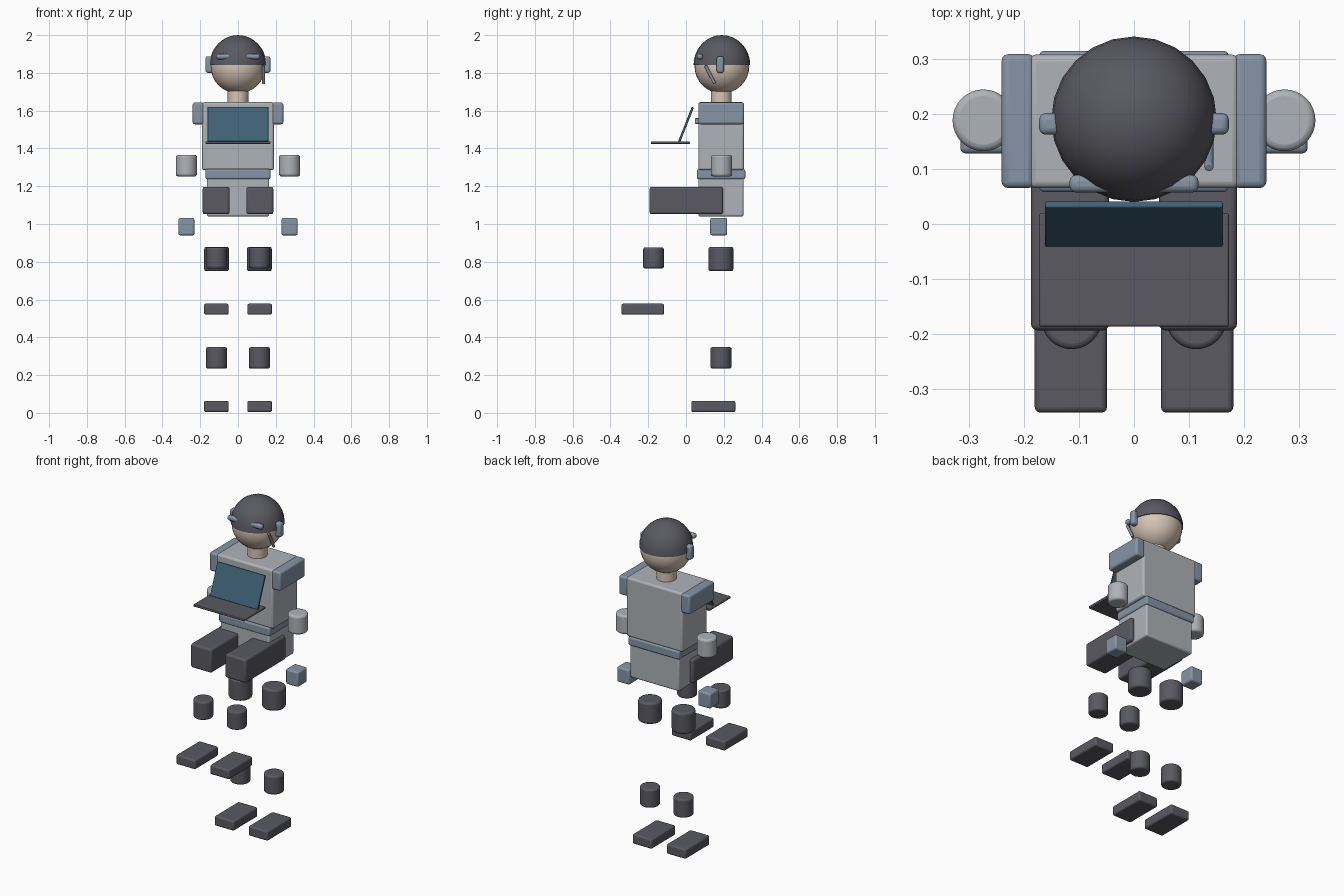
import bpy, bmesh
from math import radians

if "Cube" in bpy.data.objects:
    bpy.data.objects.remove(bpy.data.objects["Cube"])


def material(name, rgb):
    m = bpy.data.materials.new(name)
    m.diffuse_color = (*rgb, 1)
    m.use_nodes = True
    m.node_tree.nodes["Principled BSDF"].inputs["Base Color"].default_value = m.diffuse_color
    return m


LIGHT = material("light_grey", (0.43, 0.45, 0.48))
DARK = material("dark_grey", (0.10, 0.10, 0.12))
BLUE = material("blue_grey", (0.24, 0.30, 0.38))
SKIN = material("skin", (0.68, 0.56, 0.47))
SCREEN = material("screen_blue", (0.05, 0.12, 0.18))


def finish(name, mat, bevel=0.0):
    ob = bpy.context.object
    ob.name = name
    ob.data.materials.append(mat)
    if bevel:
        b = ob.modifiers.new("bevel", 'BEVEL')
        b.width, b.segments, b.limit_method = bevel, 3, 'ANGLE'
        b.angle_limit = radians(40)
    bpy.ops.object.shade_smooth_by_angle(angle=radians(35))
    return ob


def box(name, mat, x, y, z, bevel=0.01, tilt=0):
    """Box from (min, max) ranges, optionally tilted about x."""
    r = (x, y, z)
    bpy.ops.mesh.primitive_cube_add(size=1, location=[(a + b) / 2 for a, b in r],
                                    rotation=(radians(tilt), 0, 0))
    bpy.context.object.scale = [b - a for a, b in r]
    bpy.ops.object.transform_apply(location=False, rotation=False, scale=True)
    return finish(name, mat, bevel)


def cyl(name, mat, x, y, r, z0, z1, bevel=0.01, tilt=0):
    bpy.ops.mesh.primitive_cylinder_add(vertices=32, radius=r, depth=z1 - z0,
                                        location=(x, y, (z0 + z1) / 2),
                                        rotation=(radians(tilt), 0, 0))
    return finish(name, mat, bevel)


# head and neck
bpy.ops.mesh.primitive_uv_sphere_add(segments=32, ring_count=16, radius=0.145,
                                     location=(0, 0.19, 1.836))
finish("head", SKIN)
cyl("neck", SKIN, 0, 0.187, 0.055, 1.63, 1.72, 0)

# helmet: upper half of a sphere, closed underneath
bpy.ops.mesh.primitive_uv_sphere_add(segments=24, ring_count=16, radius=0.15,
                                     location=(0, 0.19, 1.842))
helmet = bpy.context.object
helmet.scale.z = 1.053
bpy.ops.object.transform_apply(location=False, rotation=False, scale=True)
bm = bmesh.new()
bm.from_mesh(helmet.data)
bmesh.ops.delete(bm, geom=[v for v in bm.verts if v.co.z < -0.001], context='VERTS')
bmesh.ops.holes_fill(bm, edges=[e for e in bm.edges if e.is_boundary], sides=0)
bm.to_mesh(helmet.data)
bm.free()
finish("helmet", DARK)

# visor bar through the helmet front, and microphone boom
box("visor_bar", BLUE, (-0.117, 0.117), (0.057, 0.089), (1.872, 1.901), 0.012)
cyl("microphone_boom", BLUE, 0.136, 0.127, 0.008, 1.738, 1.846, 0.002, tilt=27)

# torso
box("torso", LIGHT, (-0.19, 0.19), (0.065, 0.307), (1.285, 1.645), 0.012)
box("belt", BLUE, (-0.172, 0.172), (0.058, 0.314), (1.237, 1.29), 0.01)
box("pelvis", LIGHT, (-0.165, 0.165), (0.065, 0.305), (1.04, 1.25), 0.01)
box("chest_badge", BLUE, (-0.045, 0.045), (0.047, 0.075), (1.53, 1.56), 0.005)

# laptop
box("laptop_base", DARK, (-0.172, 0.172), (-0.186, 0.02), (1.424, 1.438), 0.004)
box("laptop_screen", SCREEN, (-0.161, 0.161), (-0.006, 0.006), (1.429, 1.625), 0.003, tilt=-21.6)

# paired parts
for s, side in ((-1, "left"), (1, "right")):
    def span(a, b):
        return tuple(sorted((s * a, s * b)))

    box(f"{side}_ear_pad", BLUE, span(0.13, 0.172), (0.162, 0.201), (1.80, 1.887), 0.012)
    box(f"{side}_shoulder_pad", BLUE, span(0.18, 0.24), (0.065, 0.308), (1.528, 1.643), 0.012)
    cyl(f"{side}_arm", LIGHT, s * 0.273, 0.188, 0.056, 1.252, 1.366, 0.012)
    box(f"{side}_hand", BLUE, span(0.231, 0.315), (0.128, 0.218), (0.94, 1.032), 0.01)
    box(f"{side}_thigh", DARK, span(0.045, 0.187), (-0.193, 0.197), (1.052, 1.197), 0.012)
    cyl(f"{side}_knee", DARK, s * 0.113, 0.185, 0.066, 0.75, 0.879, 0.012)
    cyl(f"{side}_front_shin", DARK, s * 0.113, -0.172, 0.055, 0.765, 0.876, 0.01)
    box(f"{side}_front_foot", DARK, span(0.049, 0.18), (-0.342, -0.116), (0.52, 0.578), 0.01)
    cyl(f"{side}_shin", DARK, s * 0.113, 0.185, 0.056, 0.235, 0.348, 0.01)
    box(f"{side}_foot", DARK, span(0.049, 0.18), (0.028, 0.261), (0.004, 0.064), 0.01)
